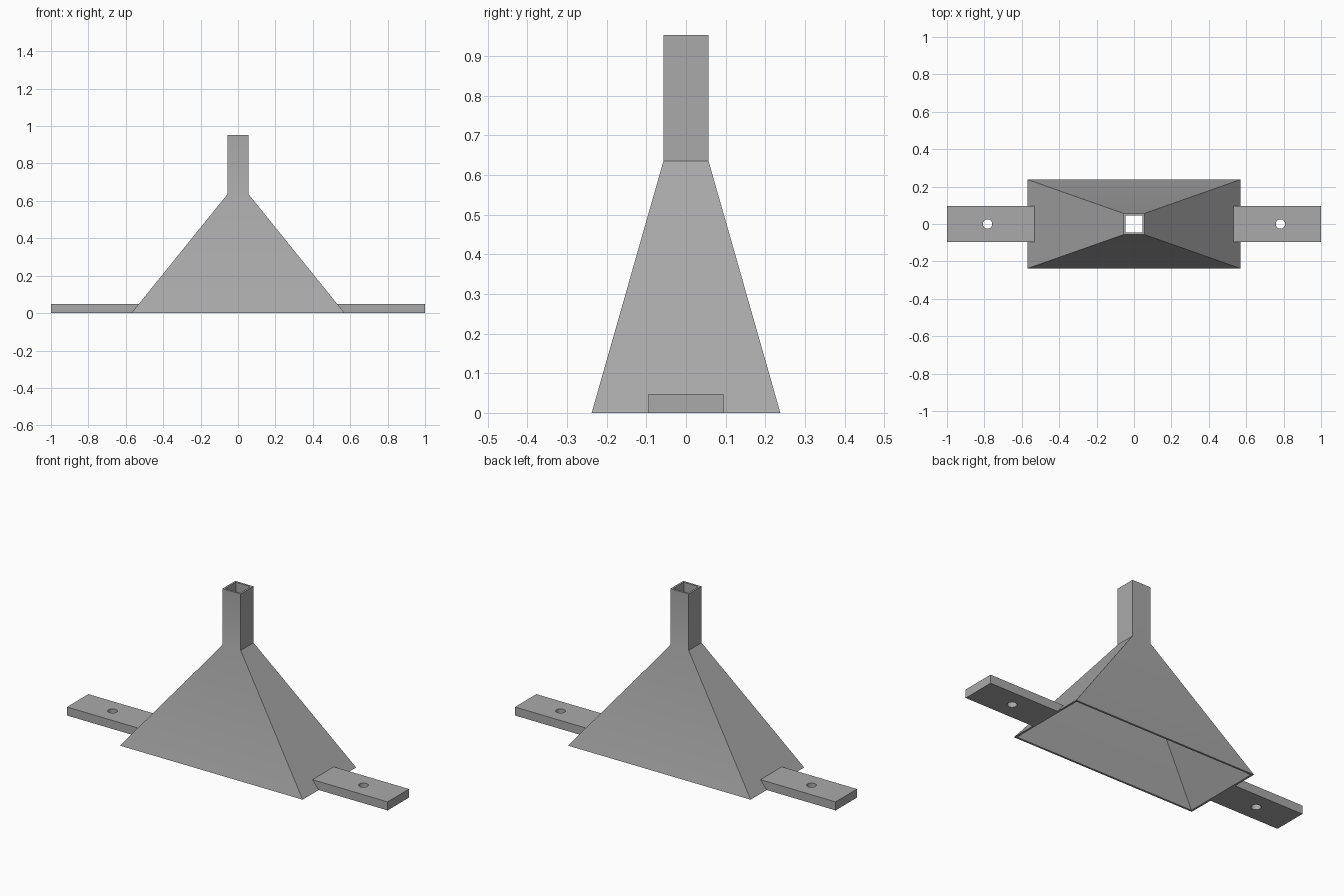
import bpy
import bmesh
import math

cube = bpy.data.objects.get("Cube")
if cube:
    bpy.data.objects.remove(cube, do_unlink=True)

grey = bpy.data.materials.new("plain grey")
grey.use_nodes = True
colour = (0.4, 0.4, 0.4, 1)
grey.diffuse_color = colour
grey.node_tree.nodes["Principled BSDF"].inputs["Base Color"].default_value = colour

BASE_X, BASE_Y = 0.57, 0.238
NECK, NECK_Z, TOP_Z = 0.057, 0.635, 0.953
WALL = 0.011
TAB_Y, TAB_Z = 0.095, 0.048


def make_object(name, bm):
    bmesh.ops.recalc_face_normals(bm, faces=bm.faces)
    mesh = bpy.data.meshes.new(name)
    bm.to_mesh(mesh)
    bm.free()
    mesh.materials.append(grey)
    obj = bpy.data.objects.new(name, mesh)
    bpy.context.collection.objects.link(obj)
    return obj


def activate(obj):
    bpy.ops.object.select_all(action="DESELECT")
    obj.select_set(True)
    bpy.context.view_layer.objects.active = obj


# Hollow funnel: rectangular rings up the outside, over the rim and down the inside
bm = bmesh.new()
inner = NECK - WALL
sections = [
    (BASE_X, BASE_Y, 0), (NECK, NECK, NECK_Z), (NECK, NECK, TOP_Z),
    (inner, inner, TOP_Z), (inner, inner, NECK_Z),
    (BASE_X - WALL, BASE_Y - WALL, 0),
]
rings = [[bm.verts.new((sx * x, sy * y, z))
          for sx, sy in ((1, 1), (-1, 1), (-1, -1), (1, -1))]
         for x, y, z in sections]
for i, ring in enumerate(rings):
    following = rings[(i + 1) % len(rings)]
    for j in range(4):
        k = (j + 1) % 4
        bm.faces.new((ring[j], ring[k], following[k], following[j]))
funnel = make_object("funnel", bm)
activate(funnel)
bpy.ops.object.shade_smooth_by_angle(angle=math.radians(30))


# Mounting tabs: a bar cut to the funnel slope at one end, with a bolt hole
def make_tab(name, side):
    slope_x = BASE_X - TAB_Z * (BASE_X - NECK) / NECK_Z
    profile = [(BASE_X, 0), (1, 0), (1, TAB_Z), (slope_x, TAB_Z)]
    bm = bmesh.new()
    face = bm.faces.new([bm.verts.new((side * x, -TAB_Y, z)) for x, z in profile])
    extruded = bmesh.ops.extrude_face_region(bm, geom=[face])["geom"]
    moved = [v for v in extruded if isinstance(v, bmesh.types.BMVert)]
    bmesh.ops.translate(bm, verts=moved, vec=(0, 2 * TAB_Y, 0))
    tab = make_object(name, bm)

    bpy.ops.mesh.primitive_cylinder_add(
        vertices=32, radius=0.025, depth=0.2, location=(side * 0.783, 0, 0.02))
    cutter = bpy.context.object
    cutter.hide_render = True
    hole = tab.modifiers.new("bolt hole", "BOOLEAN")
    hole.operation = "DIFFERENCE"
    hole.solver = "EXACT"
    hole.object = cutter
    activate(tab)
    bpy.ops.object.modifier_apply(modifier=hole.name)
    bpy.data.objects.remove(cutter, do_unlink=True)
    bpy.ops.object.shade_smooth_by_angle(angle=math.radians(30))


make_tab("left_mounting_tab", 1)
make_tab("right_mounting_tab", -1)
